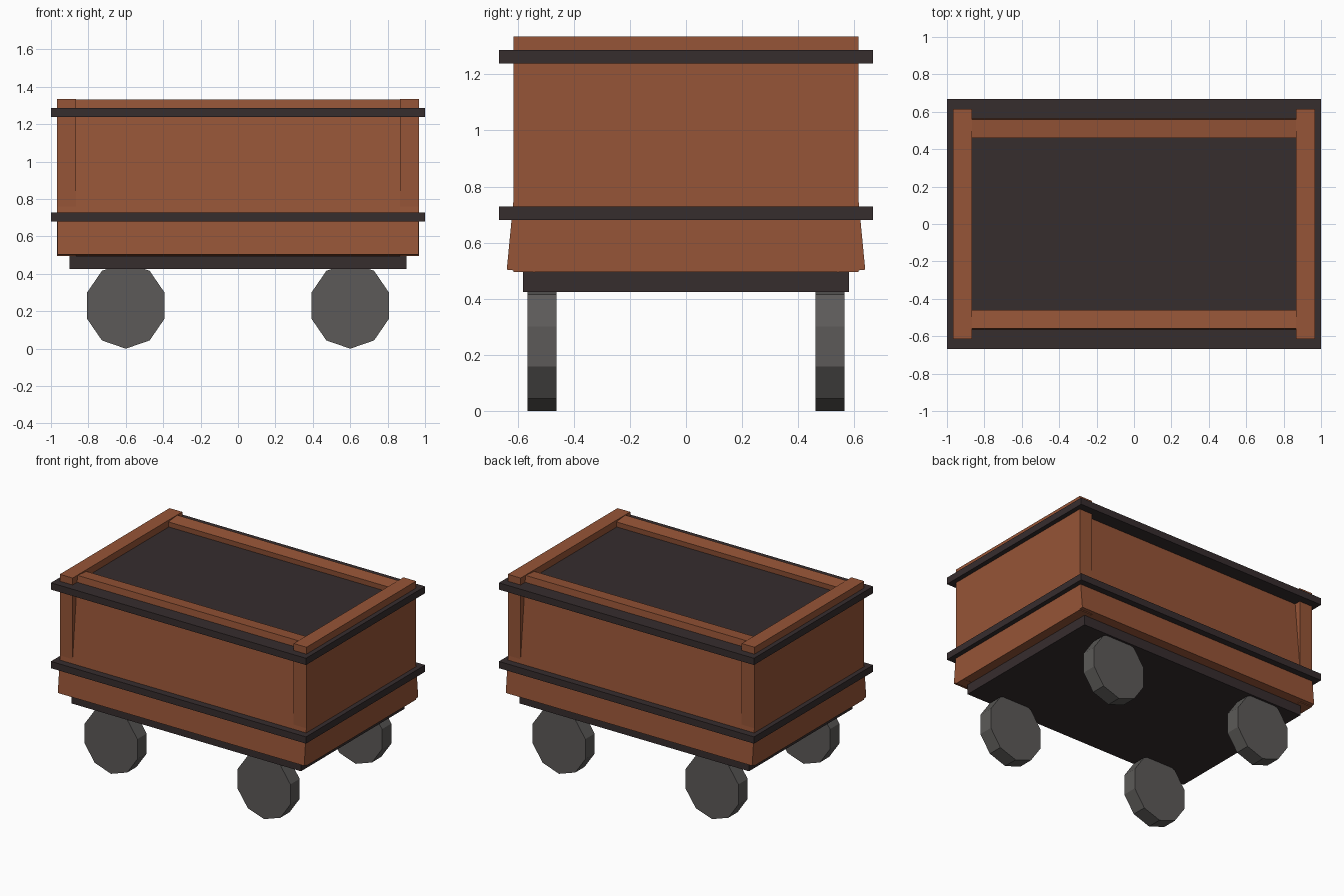
import bpy, math
from mathutils import Matrix

if "Cube" in bpy.data.objects:
    bpy.data.objects.remove(bpy.data.objects["Cube"])


def material(name, rgb):
    m = bpy.data.materials.new(name)
    m.diffuse_color = (*rgb, 1)
    m.use_nodes = True
    m.node_tree.nodes["Principled BSDF"].inputs["Base Color"].default_value = m.diffuse_color
    return m


wood = material("red brown wood", (0.305, 0.090, 0.038))
iron = material("dark iron", (0.037, 0.026, 0.027))
steel = material("grey wheel", (0.107, 0.102, 0.098))


def finish(name, mat, matrix):
    ob = bpy.context.object
    ob.name = name
    ob.data.transform(matrix)
    ob.data.materials.append(mat)
    return ob


def box(name, mat, size, centre, tilt=0.0):
    """Box of full size, tilted about x, then moved to its centre."""
    bpy.ops.mesh.primitive_cube_add(size=1)
    return finish(name, mat, Matrix.Translation(centre)
                  @ Matrix.Rotation(tilt, 4, 'X') @ Matrix.Diagonal((*size, 1)))


# Base plate
box("base_plate", iron, (1.80, 1.16, 0.07), (0, 0, 0.46))

# Solid bands around the box; the upper one also closes the inside
for name, z in (("lower_band", 0.705), ("upper_band", 1.262)):
    box(name, iron, (2.0, 1.334, 0.048), (0, 0, z))

# Upright end walls
for name, s in (("left_end_wall", -1), ("right_end_wall", 1)):
    box(name, wood, (0.10, 1.228, 0.84), (s * 0.917, 0, 0.915))

# Long side walls, leaning outwards at the bottom
for name, s in (("front_wall", -1), ("back_wall", 1)):
    box(name, wood, (1.932, 0.10, 0.833), (0, s * 0.549, 0.9135), s * 0.096)

# Ten-sided wheels with a vertex pointing down
for xn, sx in (("left", -1), ("right", 1)):
    for yn, sy in (("front", -1), ("back", 1)):
        bpy.ops.mesh.primitive_cylinder_add(vertices=10, radius=1, depth=0.104)
        finish(f"{yn}_{xn}_wheel", steel,
               Matrix.Translation((sx * 0.6, sy * 0.513, 0.23))
               @ Matrix.Diagonal((0.217, 1, 0.23, 1))
               @ Matrix.Rotation(math.pi / 2, 4, 'X'))
